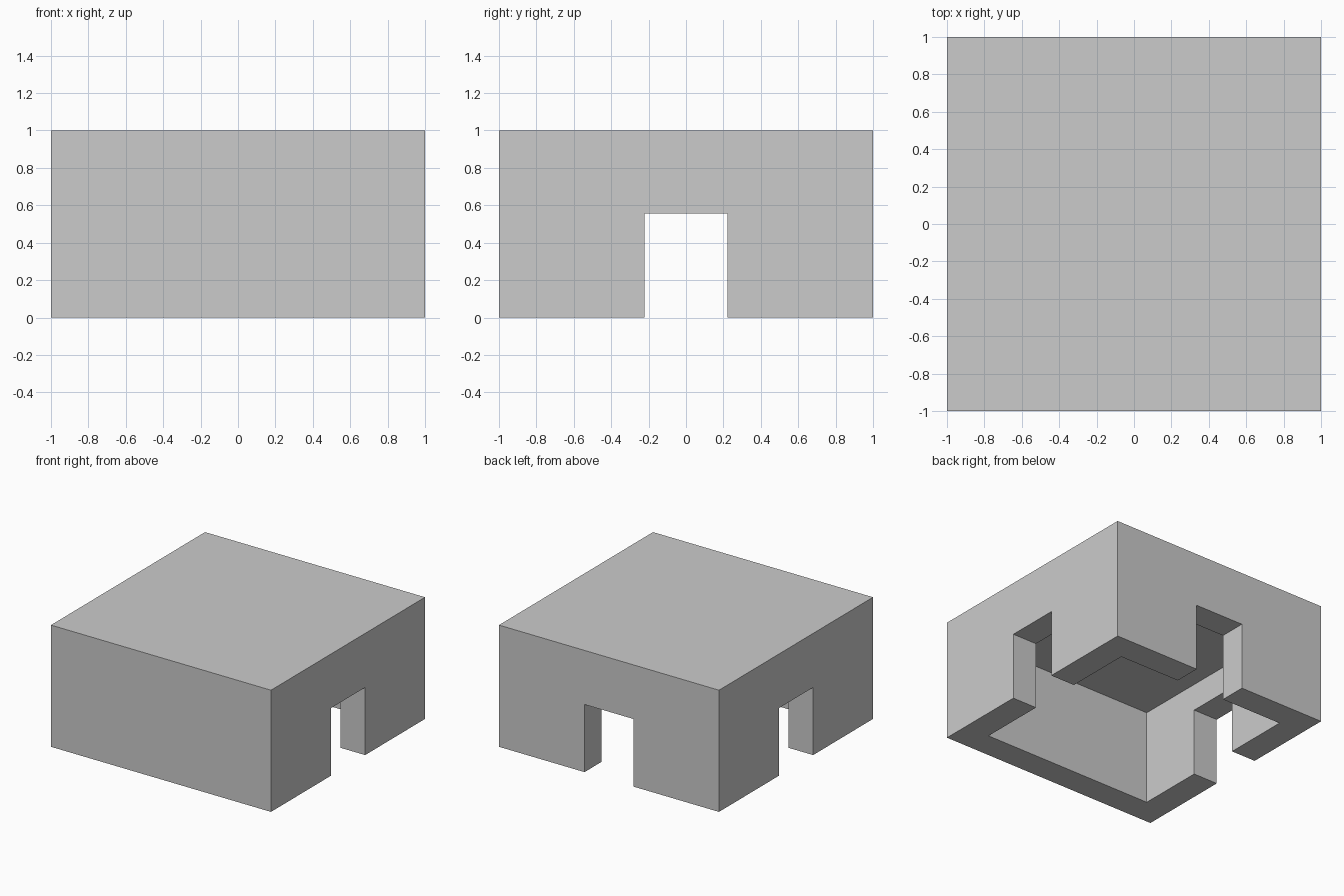
import bpy

if "Cube" in bpy.data.objects:
    bpy.data.objects.remove(bpy.data.objects["Cube"])

T = 2 / 9          # wall and roof thickness, also half the door width
DOOR_H = 5 / 9     # door height


def box(name, lo, hi):
    """Axis-aligned box from its low corner to its high corner."""
    x0, y0, z0 = lo
    x1, y1, z1 = hi
    verts = [(x, y, z) for z in (z0, z1)
             for x, y in ((x0, y0), (x1, y0), (x1, y1), (x0, y1))]
    faces = [(3, 2, 1, 0), (4, 5, 6, 7)]
    faces += [(i, (i + 1) % 4, (i + 1) % 4 + 4, i + 4) for i in range(4)]
    mesh = bpy.data.meshes.new(name)
    mesh.from_pydata(verts, [], faces)
    obj = bpy.data.objects.new(name, mesh)
    bpy.context.collection.objects.link(obj)
    return obj


def cut(target, cutter):
    """Subtract the cutter from the target, then remove the cutter."""
    cutter.hide_render = True
    mod = target.modifiers.new(cutter.name, 'BOOLEAN')
    mod.operation = 'DIFFERENCE'
    mod.solver = 'EXACT'
    mod.object = cutter
    bpy.context.view_layer.objects.active = target
    bpy.ops.object.modifier_apply(modifier=mod.name)
    bpy.data.objects.remove(cutter)


# Outer block: walls and roof
shelter = box("shelter", (-1, -1, 0), (1, 1, 1))

# Hollow room, open at the bottom
inner = 1 - T
cut(shelter, box("room_cutter", (-inner, -inner, -0.5), (inner, inner, 1 - T)))

# Doorways: left and right in one pass, then the back; the front stays closed
cut(shelter, box("side_doors_cutter", (-1.5, -T, -0.4), (1.5, T, DOOR_H)))
cut(shelter, box("back_door_cutter", (-T, 0, -0.4), (T, 1.5, DOOR_H)))
